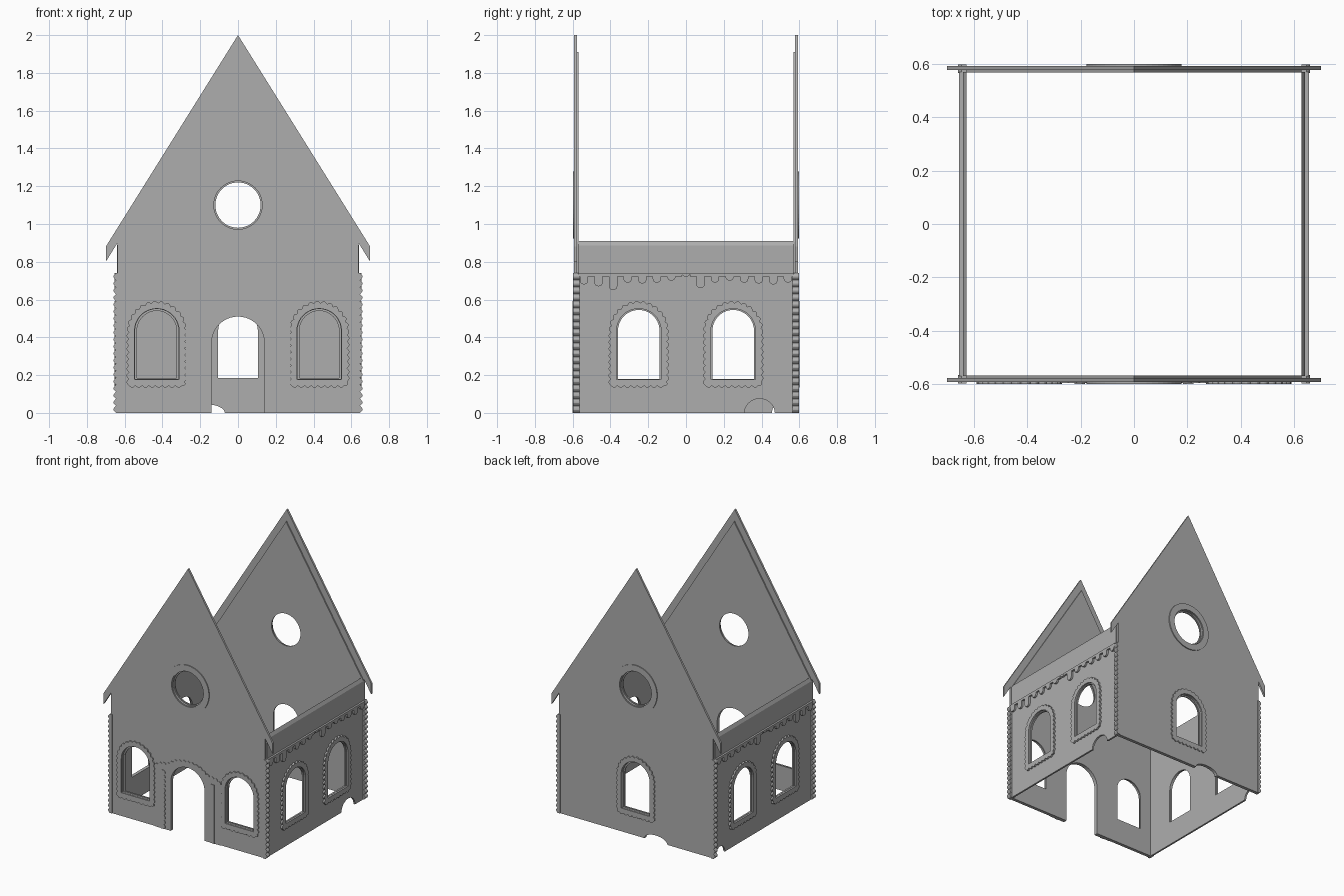
import bpy, bmesh
from math import pi, sin, cos
from mathutils import Vector

cube = bpy.data.objects.get("Cube")
if cube:
    bpy.data.objects.remove(cube)

grey = bpy.data.materials.new("plain_grey")
grey.use_nodes = True
grey.diffuse_color = (0.42, 0.42, 0.42, 1)
grey.node_tree.nodes["Principled BSDF"].inputs["Base Color"].default_value = (0.42, 0.42, 0.42, 1)


def arc(cu, cv, ru, rv, a0=pi, a1=0.0, n=20):
    return [(cu + ru * cos(a0 + (a1 - a0) * i / n), cv + rv * sin(a0 + (a1 - a0) * i / n))
            for i in range(n + 1)]


def arch(c, w, low, top):
    """Round-headed outline from lower left over the top to lower right."""
    return [(c - w, low)] + arc(c, top - w, w, w) + [(c + w, low)]


def circle(cv, r):
    return arc(0, cv, r, r, 0, 2 * pi, 48)[:-1]


def scallop(path, pitch=0.035, bulge=0.012, steps=5):
    """Replace a path by a row of rounded bumps on its left side."""
    pts = [Vector(p) for p in path]
    lens = [(b - a).length for a, b in zip(pts, pts[1:])]
    count = max(1, round(sum(lens) / pitch))

    def at(dist):
        for a, b, length in zip(pts, pts[1:], lens):
            if dist <= length and length > 0:
                return a.lerp(b, dist / length)
            dist -= length
        return pts[-1]

    nodes = [at(sum(lens) * i / count) for i in range(count + 1)]
    out = []
    for a, b in zip(nodes, nodes[1:]):
        d = b - a
        normal = Vector((-d.y, d.x)).normalized()
        out += [tuple(a + d * k / steps + normal * bulge * sin(pi * k / steps))
                for k in range(steps)]
    return out + [tuple(nodes[-1])]


def plate(name, loops, d0, d1, side=False):
    """Flat slab from outline loops; depth runs along y, or along x for side walls."""
    curve = bpy.data.curves.new(name, 'CURVE')
    curve.dimensions = '2D'
    curve.fill_mode = 'BOTH'
    curve.extrude = abs(d1 - d0) / 2
    for loop in loops:
        spline = curve.splines.new('POLY')
        spline.points.add(len(loop) - 1)
        for point, (u, v) in zip(spline.points, loop):
            point.co = (u, v, 0, 1)
        spline.use_cyclic_u = True
    temp = bpy.data.objects.new(name + "_outline", curve)
    bpy.context.collection.objects.link(temp)
    dg = bpy.context.evaluated_depsgraph_get()
    mesh = bpy.data.meshes.new_from_object(temp.evaluated_get(dg))
    bpy.data.objects.remove(temp)
    bpy.data.curves.remove(curve)
    mid = (d0 + d1) / 2
    for v in mesh.vertices:
        u, w, d = v.co
        v.co = (d + mid, u, w) if side else (u, d + mid, w)
    bm = bmesh.new()
    bm.from_mesh(mesh)
    bmesh.ops.remove_doubles(bm, verts=bm.verts, dist=0.00005)
    bmesh.ops.recalc_face_normals(bm, faces=bm.faces)
    bm.to_mesh(mesh)
    bm.free()
    mesh.name = name
    mesh.materials.clear()
    mesh.materials.append(grey)
    mesh.polygons.foreach_set("use_smooth", [False] * len(mesh.polygons))
    obj = bpy.data.objects.new(name, mesh)
    bpy.context.collection.objects.link(obj)
    return obj


def window_trim(name, c, d0, d1, side=False):
    outer = arch(c, 0.148, 0.145, 0.582)
    plate(name, [scallop(outer + outer[:1]), arch(c, 0.118, 0.178, 0.552)], d0, d1, side)


# Gable walls: thin skin with roof overhang, plus a thicker inner panel
DOOR = arch(0, 0.14, 0, 0.51)
BACK_BITE = arc(-0.165, 0, 0.095, 0.045)
for name, s, cut, centres in (("front", -1, DOOR, (-0.43, 0.43)), ("back", 1, BACK_BITE, (0,))):
    eave_right = [(0.638, 0), (0.638, 0.9), (0.70, 0.8), (0.70, 0.88)]
    eave_left = [(-u, v) for u, v in reversed(eave_right)]
    skin = cut + eave_right + [(0, 2)] + eave_left
    panel = cut + [(0.628, 0), (0.628, 0.905), (0, 1.91), (-0.628, 0.905), (-0.628, 0)]
    plate(name + "_gable", [skin, circle(1.1, 0.128)] + [arch(c, 0.115, 0.18, 0.55) for c in centres],
          s * 0.592, s * 0.577)
    plate(name + "_inner_panel", [panel, circle(1.1, 0.12)]
          + [arch(c, 0.105, 0.186, 0.54) for c in centres], s * 0.577, s * 0.568)
    plate(name + "_round_window_trim", [circle(1.1, 0.178), circle(1.1, 0.132)], s * 0.592, s * 0.599)
    for i, c in enumerate(centres):
        window_trim(f"{name}_window_trim_{i + 1}", c, s * 0.592, s * 0.6)

# Door surround with scalloped top and side columns
half = [(-0.275, 0.45), (-0.235, 0.485), (-0.17, 0.485), (-0.1, 0.535), (0, 0.552)]
top = half + [(-u, v) for u, v in reversed(half[:-1])]
surround = [(-0.275, 0)] + scallop(top) + [(0.275, 0)] + DOOR[::-1]
plate("door_surround", [surround], -0.592, -0.596)
column = scallop([(0.195, 0), (0.195, 0.44)]) + [(0.222, 0.44), (0.222, 0)]
for side_name, s in (("left", 1), ("right", -1)):
    plate(side_name + "_door_column", [[(s * u, v) for u, v in column]], -0.596, -0.6)

# Side walls with a bevelled top, windows, icing and corner blocks
drip_ends = (0.68, 0.67, 0.65, 0.69, 0.685, 0.69, 0.70, 0.72, 0.66, 0.69, 0.70, 0.69, 0.685, 0.68, 0.69)
drips = [(-0.57, 0.74), (-0.57, 0.722)]
for i, end in enumerate(drip_ends):
    c = -0.54 + 0.0771 * i
    drips += [(c - 0.022, 0.722)] + arc(c, end + 0.02, 0.022, 0.02, pi, 2 * pi, 8) + [(c + 0.022, 0.722)]
drips += [(0.57, 0.722), (0.57, 0.74)]

for name, s, bite in (("left", 1, arc(0.39, 0, 0.08, 0.075)), ("right", -1, arc(0.51, 0, 0.055, 0.06))):
    outline = [(-0.57, 0)] + bite + [(0.57, 0), (0.57, 0.91), (-0.57, 0.91)]
    wall = plate(name + "_wall", [outline] + [arch(c, 0.11, 0.18, 0.545) for c in (-0.25, 0.25)],
                 s * 0.628, s * 0.641, True)
    for v in wall.data.vertices:
        if v.co.z > 0.9 and abs(v.co.x) > 0.635:
            v.co.z = 0.885
    plate(name + "_icing", [drips], s * 0.641, s * 0.655, True)
    for c, where in ((-0.25, "front"), (0.25, "back")):
        window_trim(f"{name}_{where}_window_trim", c, s * 0.641, s * 0.654, True)
    blocks = [(u, v) for u, v in scallop([(-0.646, 0), (-0.646, 0.74)], 0.037, 0.013)]
    blocks += [(-0.628, 0.74), (-0.628, 0)]
    for where, d in (("front", -1), ("back", 1)):
        plate(f"{name}_{where}_corner_blocks", [[(-s * u, v) for u, v in blocks]], d * 0.565, d * 0.598)
